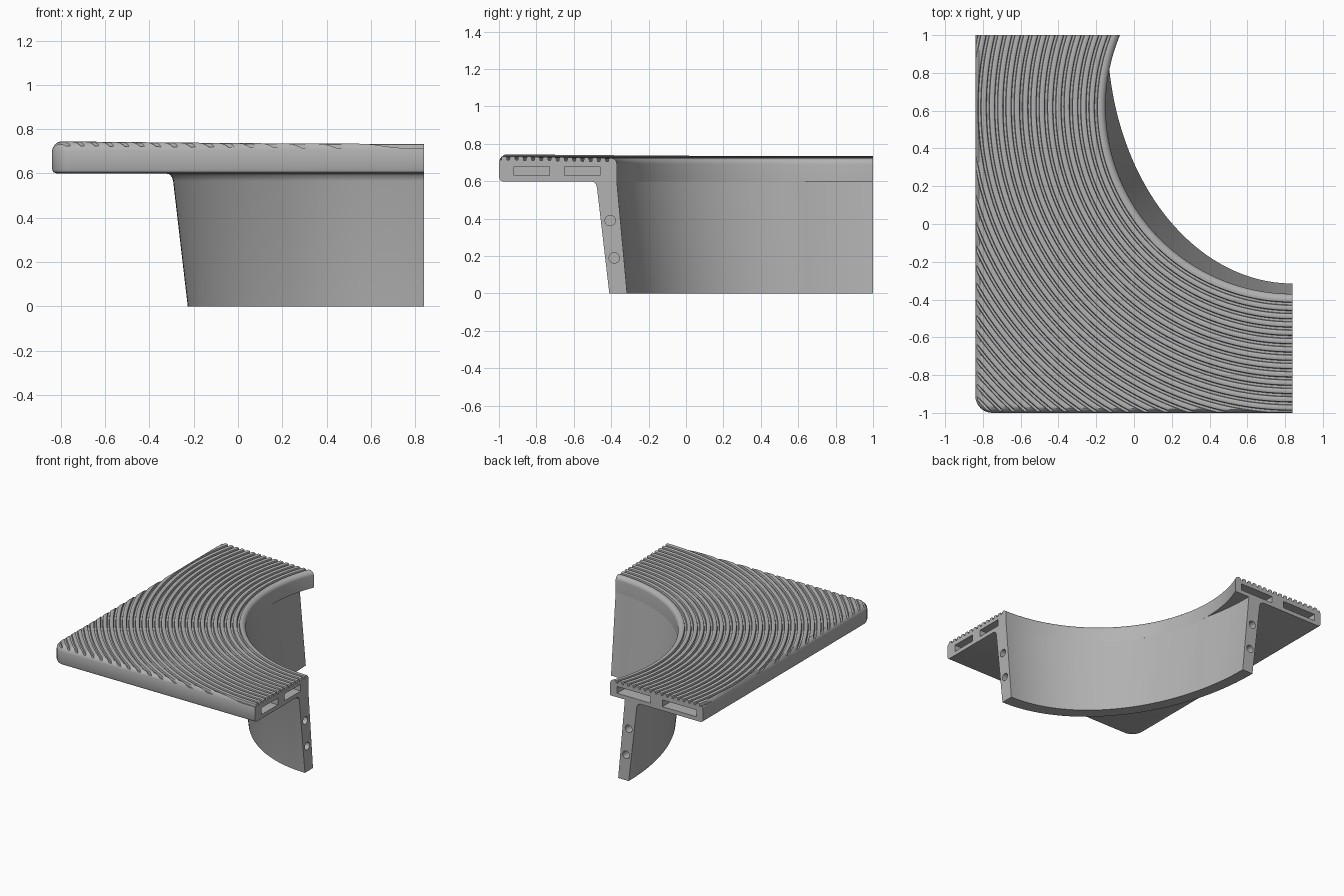
import bpy, bmesh, math
from mathutils import Vector

if "Cube" in bpy.data.objects:
    bpy.data.objects.remove(bpy.data.objects["Cube"])

grey = bpy.data.materials.new("stone_grey")
grey.use_nodes = True
grey.diffuse_color = (0.45, 0.45, 0.45, 1)
grey.node_tree.nodes["Principled BSDF"].inputs["Base Color"].default_value = grey.diffuse_color

XE, YE = 0.84, 1.0                 # planes of the two end faces
UNDER = 0.6                        # underside of the coping slab
RIM = Vector((XE, 0.62))           # centre of the curved rim and grooves
RIM_R = 0.99


def loft(name, rings):
    """Skin a row of closed rings and cap both ends."""
    bm = bmesh.new()
    rows = [[bm.verts.new(p) for p in ring] for ring in rings]
    n = len(rows[0])
    for a, b in zip(rows, rows[1:]):
        for i in range(n):
            j = (i + 1) % n
            bm.faces.new((a[i], a[j], b[j], b[i]))
    bm.faces.new(rows[0])
    bm.faces.new(rows[-1])
    bmesh.ops.recalc_face_normals(bm, faces=bm.faces)
    mesh = bpy.data.meshes.new(name)
    bm.to_mesh(mesh)
    bm.free()
    obj = bpy.data.objects.new(name, mesh)
    bpy.context.collection.objects.link(obj)
    mesh.materials.append(grey)
    return obj


def activate(obj):
    bpy.ops.object.select_all(action='DESELECT')
    obj.select_set(True)
    bpy.context.view_layer.objects.active = obj


def boolean(obj, cutter, operation):
    cutter.hide_render = True
    mod = obj.modifiers.new("cut", 'BOOLEAN')
    mod.operation, mod.solver, mod.object = operation, 'EXACT', cutter
    activate(obj)
    bpy.ops.object.modifier_apply(modifier=mod.name)
    bpy.data.objects.remove(cutter)


def smooth(obj):
    activate(obj)
    bpy.ops.object.shade_smooth_by_angle(angle=math.radians(32))


def box(x0, x1, y0, y1, z0, z1):
    rings = [[(x0, y0, z), (x1, y0, z), (x1, y1, z), (x0, y1, z)] for z in (z0, z1)]
    return loft("slot_cutter", rings)


def rod(centre, axis, radius, depth):
    """Round cutter straddling an end face, along x or y."""
    rings = []
    for s in (-depth, depth):
        ring = []
        for k in range(24):
            a = k * math.tau / 24
            u, v = radius * math.cos(a), radius * math.sin(a)
            off = (s, u, v) if axis == "x" else (u, s, v)
            ring.append(Vector(centre) + Vector(off))
        rings.append(ring)
    return loft("hole_cutter", rings)


# Slab blank: outer corner rounded, front and left edges rounded
def outline(inset, z):
    r = 0.09
    pts = [(XE, -YE + inset, z), (XE, YE, z), (-XE + inset, YE, z)]
    for k in range(9):
        a = math.pi + k * math.pi / 16
        pts.append((-XE + r + (r - inset) * math.cos(a),
                    -YE + r + (r - inset) * math.sin(a), z))
    return pts


edge = [(0.02, UNDER), (0.006, 0.606), (0, 0.62), (0, 0.70), (0.004, 0.716),
        (0.013, 0.73), (0.026, 0.74), (0.042, 0.746), (0.06, 0.77)]
slab = loft("coping_slab", [outline(i, z) for i, z in edge])


# Grooved top and rounded rim, swept around the rim centre
def top(r):
    return 0.724 + 0.016 * (r - RIM_R)


profile = [(2.45, 0.5), (RIM_R, 0.5)]
fillet = 0.032
for k in range(7):
    a = math.pi - k * math.pi / 12
    profile.append((RIM_R + fillet + fillet * math.cos(a),
                    top(RIM_R) - fillet + fillet * math.sin(a)))
pitch, depth = 0.044, 0.02
r = RIM_R + 0.043
while r < 2.38:
    for offset, drop in ((0, 0.003), (0.003, depth), (0.015, depth),
                         (0.018, 0.003), (0.024, 0), (0.038, 0)):
        profile.append((r + offset, top(r + offset) - drop))
    r += pitch
profile.append((2.45, top(2.45)))

steps = 76
sweep = []
for k in range(steps + 1):
    a = math.radians(150 + 126 * k / steps)
    sweep.append([(RIM.x + d * math.cos(a), RIM.y + d * math.sin(a), z) for d, z in profile])
boolean(slab, loft("grooved_sweep", sweep), 'INTERSECT')

# Rectangular slots in both end faces
for y0, y1 in ((-0.92, -0.73), (-0.65, -0.46)):
    boolean(slab, box(XE - 0.1, XE + 0.1, y0, y1, 0.63, 0.68), 'DIFFERENCE')
for x0, x1 in ((-0.785, -0.505), (-0.405, -0.13)):
    boolean(slab, box(x0, x1, YE - 0.1, YE + 0.1, 0.63, 0.68), 'DIFFERENCE')
smooth(slab)


# Curved, leaning wall below the slab
def ellipse(a, b, t):
    return Vector((XE + a * math.cos(t), YE + b * math.sin(t)))


wall_rings = []
for k in range(65):
    t = math.pi + k * math.pi / 128
    inner_top = ellipse(1.035, 1.37, t)
    away = inner_top - RIM
    if away.length < RIM_R:            # keep the wall top under the rim
        inner_top = RIM + away.normalized() * RIM_R
    section = [(ellipse(0.98, 1.315, t), 0), (inner_top, UNDER)]
    for flare, z in ((0.028, UNDER), (0.012, 0.595), (0.003, 0.583), (0, 0.565), (0, 0)):
        lean = 0.07 * z / UNDER + flare
        section.append((ellipse(1.067 + lean, 1.41 + lean, t), z))
    wall_rings.append([(p.x, p.y, z) for p, z in section])
wall = loft("curved_wall", wall_rings)

# Dowel holes in both wall ends
for z in (0.19, 0.39):
    lean = 0.065 * z / UNDER
    boolean(wall, rod((XE, -0.363 - lean, z), "x", 0.028, 0.1), 'DIFFERENCE')
    boolean(wall, rod((-0.184 - lean, YE, z), "y", 0.028, 0.1), 'DIFFERENCE')
smooth(wall)
